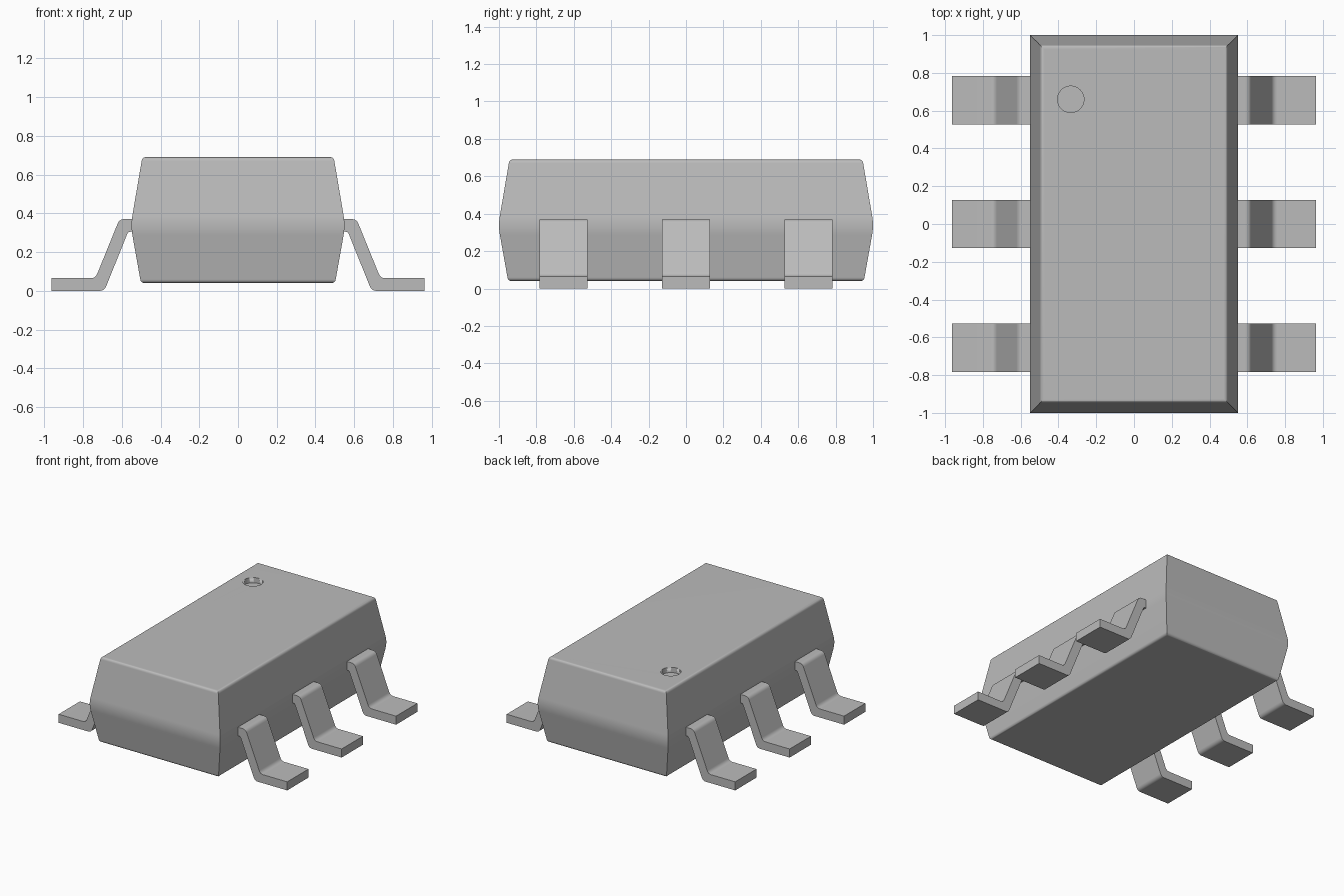
import bpy, bmesh, math
from mathutils import Vector

cube = bpy.data.objects.get("Cube")
if cube:
    bpy.data.objects.remove(cube, do_unlink=True)

grey = bpy.data.materials.new("plain grey")
grey.use_nodes = True
colour = (0.5, 0.5, 0.5, 1)
grey.diffuse_color = colour
grey.node_tree.nodes["Principled BSDF"].inputs["Base Color"].default_value = colour


def round_corner(prev, corner, nxt, reach, steps=6):
    """Points of a soft bend that starts and ends `reach` away from the corner."""
    prev, corner, nxt = Vector(prev), Vector(corner), Vector(nxt)
    if reach == 0:
        return [corner]
    a = corner + (prev - corner).normalized() * reach
    b = corner + (nxt - corner).normalized() * reach
    ts = [i / steps for i in range(steps + 1)]
    return [a * (1 - t) ** 2 + corner * 2 * t * (1 - t) + b * t * t for t in ts]


def make_object(name, bm):
    bmesh.ops.recalc_face_normals(bm, faces=bm.faces)
    mesh = bpy.data.meshes.new(name)
    bm.to_mesh(mesh)
    bm.free()
    mesh.materials.append(grey)
    obj = bpy.data.objects.new(name, mesh)
    bpy.context.collection.objects.link(obj)
    bpy.ops.object.select_all(action="DESELECT")
    obj.select_set(True)
    bpy.context.view_layer.objects.active = obj
    bpy.ops.object.shade_smooth_by_angle(angle=math.radians(32))
    return obj


def loft(name, rings):
    """Skin a stack of matching rings and cap both ends."""
    bm = bmesh.new()
    loops = [[bm.verts.new(p) for p in ring] for ring in rings]
    n = len(loops[0])
    for low, high in zip(loops, loops[1:]):
        for i in range(n):
            j = (i + 1) % n
            bm.faces.new((low[i], low[j], high[j], high[i]))
    bm.faces.new(loops[0])
    bm.faces.new(loops[-1])
    return make_object(name, bm)


def keep_flats_flat(obj):
    mod = obj.modifiers.new("flat_faces", "WEIGHTED_NORMAL")
    mod.keep_sharp = True


# Body: side profile as (inset, height), drafted both ways from a soft waist
HALF_X, HALF_Y = 0.554, 1.004
bottom, waist, top = (0.053, 0.04), (0, 0.337), (0.06, 0.69)
profile = (round_corner((0.3, 0.04), bottom, waist, 0.02)
           + round_corner(bottom, waist, top, 0.05)
           + round_corner(waist, top, (0.3, 0.69), 0.02))
rings = []
for inset, z in profile:
    x, y = HALF_X - inset, HALF_Y - inset
    rings.append([(-x, -y, z), (x, -y, z), (x, y, z), (-x, y, z)])
body = loft("body", rings)

# Round orientation dimple sunk into the top
bm = bmesh.new()
bmesh.ops.create_cone(bm, cap_ends=True, segments=48, radius1=0.07, radius2=0.07, depth=0.1)
cutter = make_object("dimple_cutter", bm)
cutter.location = (-0.335, 0.66, 0.70)
cutter.hide_render = True
cutter.display_type = "WIRE"
cut = body.modifiers.new("dimple", "BOOLEAN")
cut.operation = "DIFFERENCE"
cut.object = cutter
cut.solver = "EXACT"
keep_flats_flat(body)
cutter.hide_set(True)

# Leads: bent strip outline as (x, z, bend reach), extruded across its width
outline = [(0.53, 0.37, 0), (0.612, 0.37, 0.025), (0.736, 0.065, 0.025), (0.963, 0.065, 0),
           (0.963, 0, 0), (0.69, 0, 0.025), (0.567, 0.305, 0.012), (0.53, 0.305, 0)]
strip = []
for i, (x, z, reach) in enumerate(outline):
    before, after = outline[i - 1][:2], outline[(i + 1) % len(outline)][:2]
    strip += round_corner(before, (x, z), after, reach)

for side, sign in (("left", 1), ("right", -1)):
    for place, y in (("front", -0.655), ("middle", 0), ("back", 0.655)):
        ends = [[(sign * p.x, y + dy, p.y) for p in strip] for dy in (-0.128, 0.128)]
        keep_flats_flat(loft(f"{side}_{place}_lead", ends))
